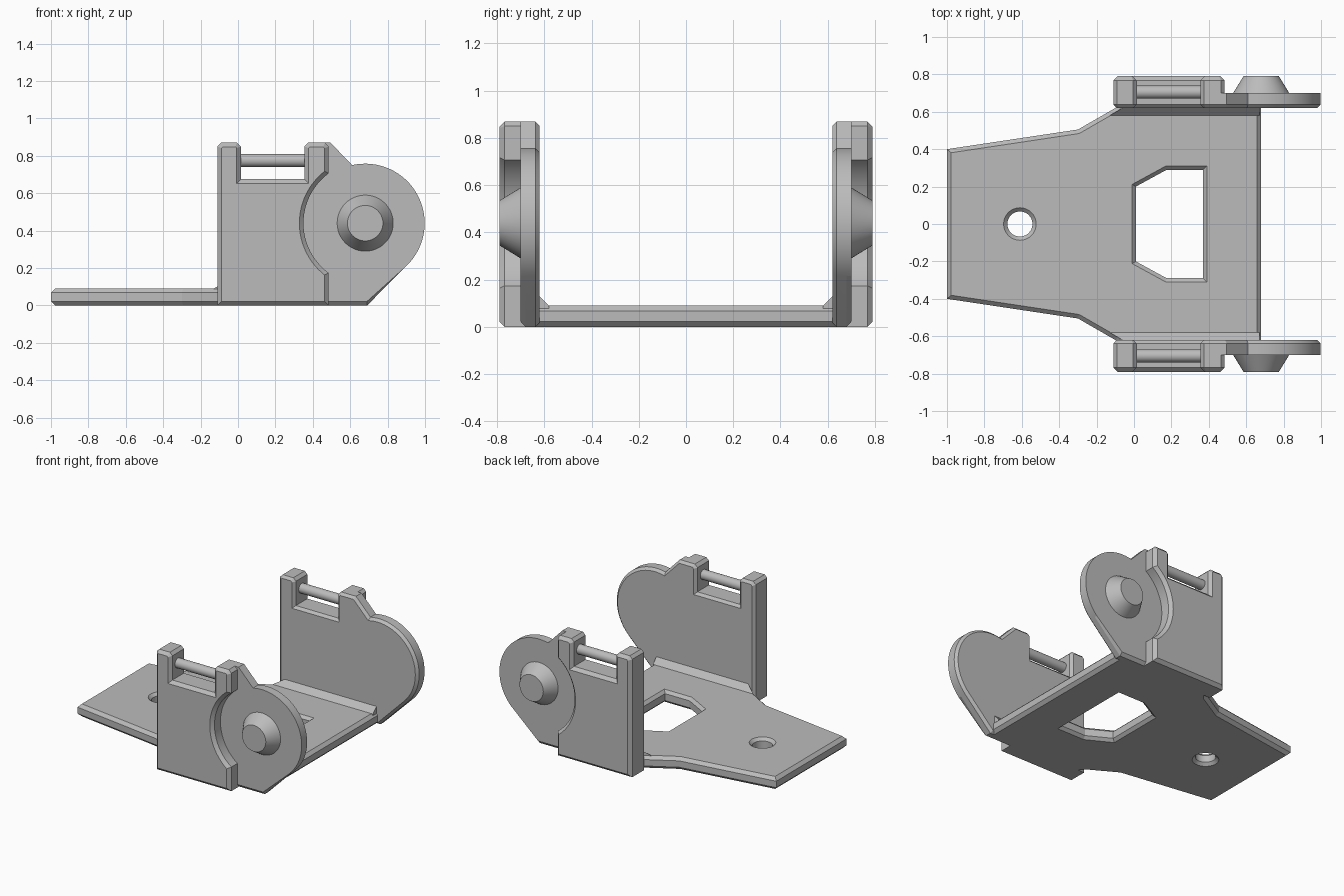
import bpy, bmesh, math
from mathutils import Vector

if "Cube" in bpy.data.objects:
    bpy.data.objects.remove(bpy.data.objects["Cube"], do_unlink=True)

grey = bpy.data.materials.new("plain grey")
grey.use_nodes = True
grey.diffuse_color = (0.5, 0.5, 0.5, 1)
grey.node_tree.nodes["Principled BSDF"].inputs["Base Color"].default_value = (0.5, 0.5, 0.5, 1)

CH = 0.022               # chamfer size
PIVOT = (0.68, 0.44)     # centre of the rounded ear


def arc(centre, radius, start, end, steps):
    angles = [math.radians(start + (end - start) * i / steps) for i in range(steps + 1)]
    return [(centre[0] + radius * math.cos(a), centre[1] + radius * math.sin(a)) for a in angles]


def circle(centre, radius, steps=48):
    return arc(centre, radius, 0, 360, steps)[:-1]


def inset(outline, d):
    """Mitred inset of a counter-clockwise outline; negative d grows it."""
    pts = [Vector(p) for p in outline]
    result = []
    for i, p in enumerate(pts):
        a = (p - pts[i - 1]).normalized()
        b = (pts[(i + 1) % len(pts)] - p).normalized()
        n1, n2 = Vector((-a.y, a.x)), Vector((-b.y, b.x))
        result.append(p + (n1 + n2) * (d / (1 + n1.dot(n2))))
    return result


def loft(name, outline, levels, place):
    """Stack inset copies of an outline; levels are (height, inset)."""
    bm = bmesh.new()
    rings = [[bm.verts.new(place(p[0], p[1], h)) for p in inset(outline, d)] for h, d in levels]
    n = len(outline)
    for low, high in zip(rings, rings[1:]):
        for i in range(n):
            j = (i + 1) % n
            bm.faces.new((low[i], low[j], high[j], high[i]))
    bm.faces.new(rings[0][::-1])
    bm.faces.new(rings[-1])
    bmesh.ops.recalc_face_normals(bm, faces=bm.faces)
    mesh = bpy.data.meshes.new(name)
    bm.to_mesh(mesh)
    bm.free()
    obj = bpy.data.objects.new(name, mesh)
    bpy.context.collection.objects.link(obj)
    mesh.materials.append(grey)
    return obj


def activate(obj):
    bpy.ops.object.select_all(action='DESELECT')
    obj.select_set(True)
    bpy.context.view_layer.objects.active = obj


def flat(u, v, h):
    return (u, v, h)


# Base plate, tucked into the side walls
half = [(-1, 0.4), (-0.3, 0.505), (-0.1, 0.62), (-0.06, 0.67), (0.68, 0.67)]
base_outline = [(x, -y) for x, y in half] + half[::-1]
base = loft("base_plate", base_outline,
            [(0, CH), (CH, 0), (0.09 - CH, 0), (0.09, CH)], flat)

# Chamfered window and screw hole
window = [(0.01, -0.2), (0.175, -0.29), (0.37, -0.29),
          (0.37, 0.29), (0.175, 0.29), (0.01, 0.2)]
flare = [(-0.01, -0.03), (0.02, 0), (0.07, 0), (0.1, -0.03)]
for name, outline in (("window_cutter", window), ("hole_cutter", circle((-0.61, 0), 0.067))):
    cutter = loft(name, outline, flare, flat)
    cutter.hide_render = True
    mod = base.modifiers.new(name, 'BOOLEAN')
    mod.operation = 'DIFFERENCE'
    mod.solver = 'EXACT'
    mod.object = cutter
    activate(base)
    bpy.ops.object.modifier_apply(modifier=mod.name)
    bpy.data.objects.remove(cutter, do_unlink=True)

# Side outlines, sharing the notched top edge
notch = [(0.375, 0.87), (0.355, 0.85), (0.355, 0.675), (0.015, 0.675),
         (0.015, 0.85), (-0.005, 0.87), (-0.09, 0.87), (-0.11, 0.85)]
ear_outline = ([(-0.11, 0), (0.69, 0)] + arc(PIVOT, 0.318, -45, 102.7, 32)
               + [(0.495, 0.87)] + notch)
reach = math.degrees(math.acos((PIVOT[0] - 0.485) / 0.33))
block_outline = ([(-0.11, 0), (0.485, 0)] + arc(PIVOT, 0.33, 180 + reach, 180 - reach, 24)
                 + [(0.485, 0.85), (0.465, 0.87)] + notch)
fillet_profile = [(0.58, 0.05), (0.63, 0.05), (0.63, 0.14), (0.58, 0.09)]

for side, label in ((1, "back"), (-1, "front")):
    def wall(u, v, h):
        return (u, side * h, v)

    def along(u, v, h):
        return (h, side * u, v)

    # Inner wall with rounded ear, lower outer edge chamfered
    ear = loft(label + "_ear_wall", ear_outline,
               [(0.62, 0.018), (0.638, 0), (0.68, 0), (0.70, 0)], wall)
    for v in ear.data.vertices:
        if abs(v.co.y) > 0.69 and v.co.z < 0.01:
            v.co.z = CH

    # Thick outer block with curved recess
    loft(label + "_outer_block", block_outline, [(0.66, 0), (0.79 - CH, 0), (0.79, CH)], wall)

    # Conical pivot peg
    loft(label + "_pivot_peg", circle(PIVOT, 0.15), [(0.69, 0), (0.70, 0), (0.79, 0.055)], wall)

    # Strap rod across the notch
    loft(label + "_strap_rod", circle((0.705, 0.775), 0.035, 32), [(-0.02, 0), (0.39, 0)], along)

    # Sloped fillet between base and wall, with a slanted end
    fillet = loft(label + "_fillet", fillet_profile, [(-0.13, 0), (0.67, 0)], along)
    for v in fillet.data.vertices:
        if v.co.x < 0:
            v.co.x += (abs(v.co.y) - 0.58) * 1.7

for obj in list(bpy.context.scene.objects):
    if obj.type == 'MESH' and grey.name in obj.data.materials:
        activate(obj)
        bpy.ops.object.shade_smooth_by_angle(angle=math.radians(15))
